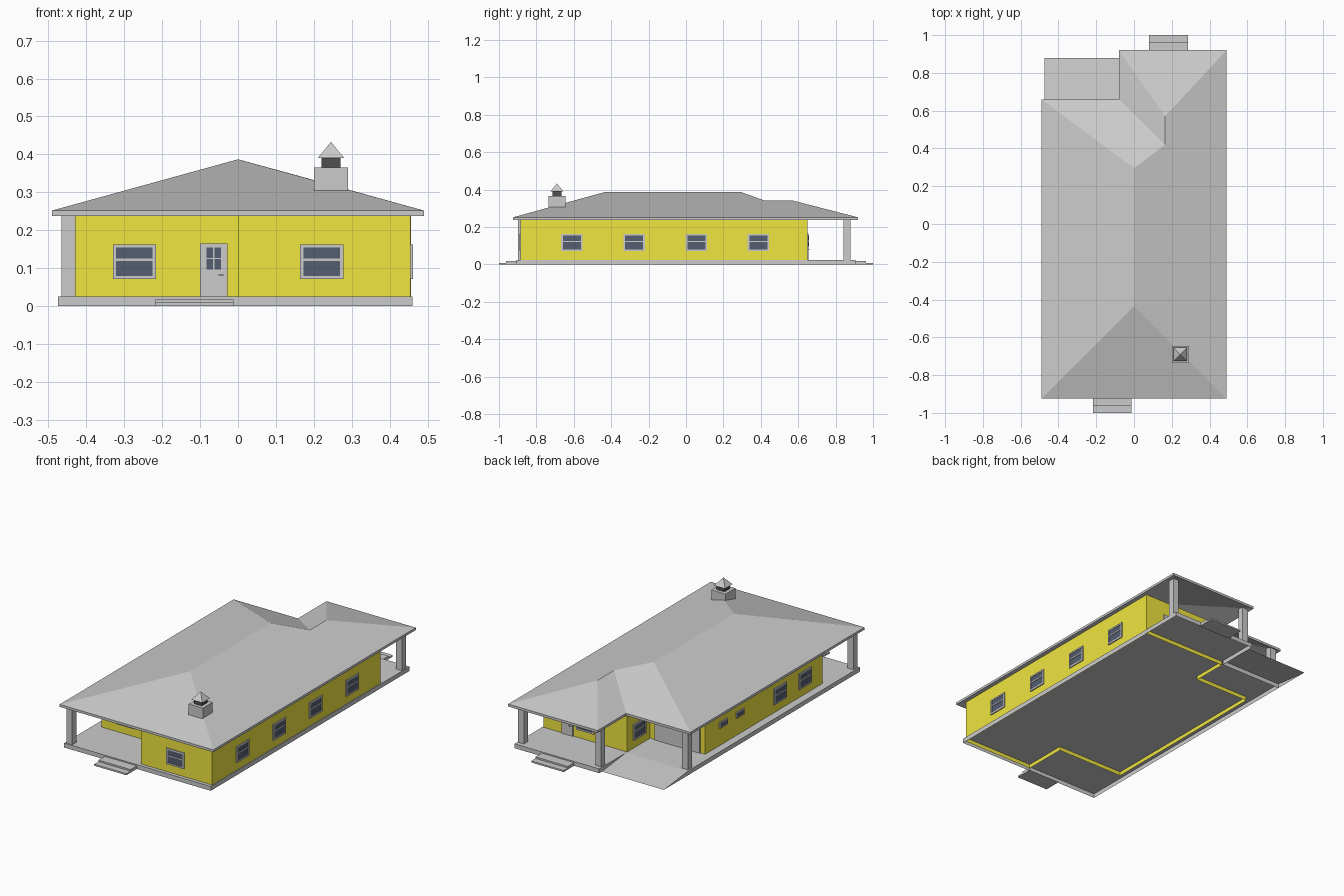
import bpy, bmesh
from math import pi
from mathutils import Matrix, Vector

if "Cube" in bpy.data.objects:
    bpy.data.objects.remove(bpy.data.objects["Cube"])


def colour(name, rgb):
    m = bpy.data.materials.new(name)
    m.diffuse_color = (*rgb, 1)
    m.use_nodes = True
    m.node_tree.nodes["Principled BSDF"].inputs["Base Color"].default_value = m.diffuse_color
    return m


YELLOW = colour("yellow_paint", (0.87, 0.79, 0.05))
DARK = colour("dark_glass", (0.09, 0.11, 0.16))
BLACK = colour("soot_black", (0.08, 0.08, 0.08))


def mesh(name, verts, faces, mat=None):
    me = bpy.data.meshes.new(name)
    me.from_pydata(verts, [], faces)
    ob = bpy.data.objects.new(name, me)
    bpy.context.collection.objects.link(ob)
    if mat:
        me.materials.append(mat)
    return ob


def boxes(name, spans, mat=None, matrix=Matrix()):
    """One object from boxes given as (x0, x1, y0, y1, z0, z1)."""
    bm = bmesh.new()
    for x0, x1, y0, y1, z0, z1 in spans:
        place = (matrix @ Matrix.Translation(((x0 + x1) / 2, (y0 + y1) / 2, (z0 + z1) / 2))
                 @ Matrix.Diagonal((x1 - x0, y1 - y0, z1 - z0, 1)))
        bmesh.ops.create_cube(bm, size=1, matrix=place)
    ob = mesh(name, [], [], mat)
    bm.to_mesh(ob.data)
    bm.free()
    return ob


def shell(name, outline, z0, z1, top, mat=None):
    """Upright sides along a closed outline, with an optional top face."""
    n = len(outline)
    verts = [(x, y, z) for z in (z0, z1) for x, y in outline]
    faces = [(i, (i + 1) % n, n + (i + 1) % n, n + i) for i in range(n)]
    if top:
        faces.append(tuple(range(n, 2 * n)))
    return mesh(name, verts, faces, mat)


# Local frames for wall fittings: x along the wall, -y outward
TURN = {"front": 0, "right": pi / 2, "back": pi, "left": -pi / 2}


def on_wall(side, x, y):
    return Matrix.Translation((x, y, 0)) @ Matrix.Rotation(TURN[side], 4, "Z")


def window(name, side, x, y, z=0.117, w=0.114, h=0.092, bar=0.009):
    m, a, b, t = on_wall(side, x, y), w / 2, h / 2, 0.006
    f = [(-a, -a + bar, -t, 0, z - b, z + b), (a - bar, a, -t, 0, z - b, z + b),
         (-a, a, -t, 0, z - b, z - b + bar), (-a, a, -t, 0, z + b - bar, z + b)]
    if h > 0.05:
        f.append((-a, a, -t, 0, z + 0.002, z + 0.008))
    boxes(name + "_frame", f, None, m)
    boxes(name + "_glass", [(-a + bar, a - bar, -0.003, 0, z - b + bar, z + b - bar)], DARK, m)


def door(name, side, x, y):
    m = on_wall(side, x, y)
    boxes(name, [(-0.036, 0.036, -0.006, 0, 0.025, 0.165)], None, m)
    panes = [(s * 0.0105 - 0.009, s * 0.0105 + 0.009, -0.008, -0.004, z, z + 0.028)
             for s in (-1, 1) for z in (0.096, 0.127)]
    boxes(name + "_panes", panes, DARK, m)
    boxes(name + "_handle", [(0.013, 0.026, -0.012, -0.005, 0.08, 0.084)], None, m)


# Floor slab with skirt, and sloping driveway
shell("floor_slab", [(-0.475, -0.905), (0.46, -0.905), (0.46, 0.905),
                     (-0.08, 0.905), (-0.08, 0.66), (-0.475, 0.66)], 0, 0.025, True)
mesh("driveway_ramp",
     [(-0.475, 0.66, 0.025), (-0.08, 0.66, 0.025), (-0.08, 0.88, 0), (-0.475, 0.88, 0),
      (-0.475, 0.66, 0), (-0.08, 0.66, 0)],
     [(0, 1, 2, 3), (0, 3, 4), (1, 5, 2)])

# Yellow walls
shell("walls", [(0, -0.885), (0.455, -0.885), (0.455, 0.65), (-0.08, 0.65),
                (-0.08, 0.44), (-0.43, 0.44), (-0.43, -0.63), (0, -0.63)],
      0.002, 0.248, False, YELLOW)

# Porch and carport columns
c = 0.0185
for name, x, y in (("front_column", -0.447, -0.88), ("back_right_column", 0.437, 0.86),
                   ("back_left_column", -0.055, 0.86), ("carport_column", -0.447, 0.63)):
    boxes(name, [(x - c, x + c, y - c, y + c, 0.025, 0.252)])

# Steps
for name, s, x0, x1 in (("front_steps", -1, -0.217, -0.012), ("back_steps", 1, 0.08, 0.287)):
    boxes(name, [(x0, x1, *sorted((s * 0.90, s * 1.0)), 0, 0.009),
                 (x0, x1, *sorted((s * 0.90, s * 0.962)), 0.009, 0.018)])

# Windows
window("front_porch_window", "front", -0.273, -0.63)
window("front_right_window", "front", 0.221, -0.885)
for i, y in enumerate((-0.61, -0.277, 0.055, 0.387)):
    window(f"right_window_{i + 1}", "right", 0.455, y)
for i, y in enumerate((-0.47, -0.24)):
    window(f"left_window_{i + 1}", "left", -0.43, y)
for i, y in enumerate((0.123, 0.277)):
    window(f"left_vent_window_{i + 1}", "left", -0.43, y, z=0.142, w=0.07, h=0.035, bar=0.006)
window("carport_side_window", "left", -0.08, 0.54)
window("back_window", "back", 0.185, 0.65)

# Doors and garage door
door("front_door", "front", -0.064, -0.63)
door("back_door", "back", 0.30, 0.65)
boxes("garage_door", [(-0.40, -0.11, 0.44, 0.446, 0.025, 0.2)])

# Hipped roof: upper skin, lower skin and fascia
eave = [(-0.49, -0.925), (0.49, -0.925), (0.49, 0.92), (-0.08, 0.92), (-0.08, 0.66), (-0.49, 0.66)]
top = [(x, y, 0.252) for x, y in eave] + [
    (0, -0.435, 0.387), (0, 0.295, 0.387), (0.165, 0.42, 0.342), (0.165, 0.57, 0.342)]
planes = [(0, 1, 6), (1, 2, 9, 8, 7, 6), (2, 3, 9), (3, 4, 8, 9), (4, 5, 7, 8), (5, 0, 6, 7)]
n = len(top)
low = [(x, y, z - 0.014) for x, y, z in top]
under = [tuple(n + i for i in reversed(f)) for f in planes]
fascia = [(n + i, n + (i + 1) % 6, (i + 1) % 6, i) for i in range(6)]
mesh("roof", top + low, planes + under + fascia)

# Chimney with black flue and pyramid cap
cx, cy = 0.245, -0.69


def square(r, z0, z1):
    return [(cx - r, cx + r, cy - r, cy + r, z0, z1)]


boxes("chimney_base", square(0.045, 0.303, 0.366))
boxes("chimney_flue", square(0.025, 0.366, 0.39), BLACK)
r = 0.035
mesh("chimney_cap", [(cx - r, cy - r, 0.39), (cx + r, cy - r, 0.39), (cx + r, cy + r, 0.39),
                     (cx - r, cy + r, 0.39), (cx, cy, 0.433)],
     [(3, 2, 1, 0), (0, 1, 4), (1, 2, 4), (2, 3, 4), (3, 0, 4)])
